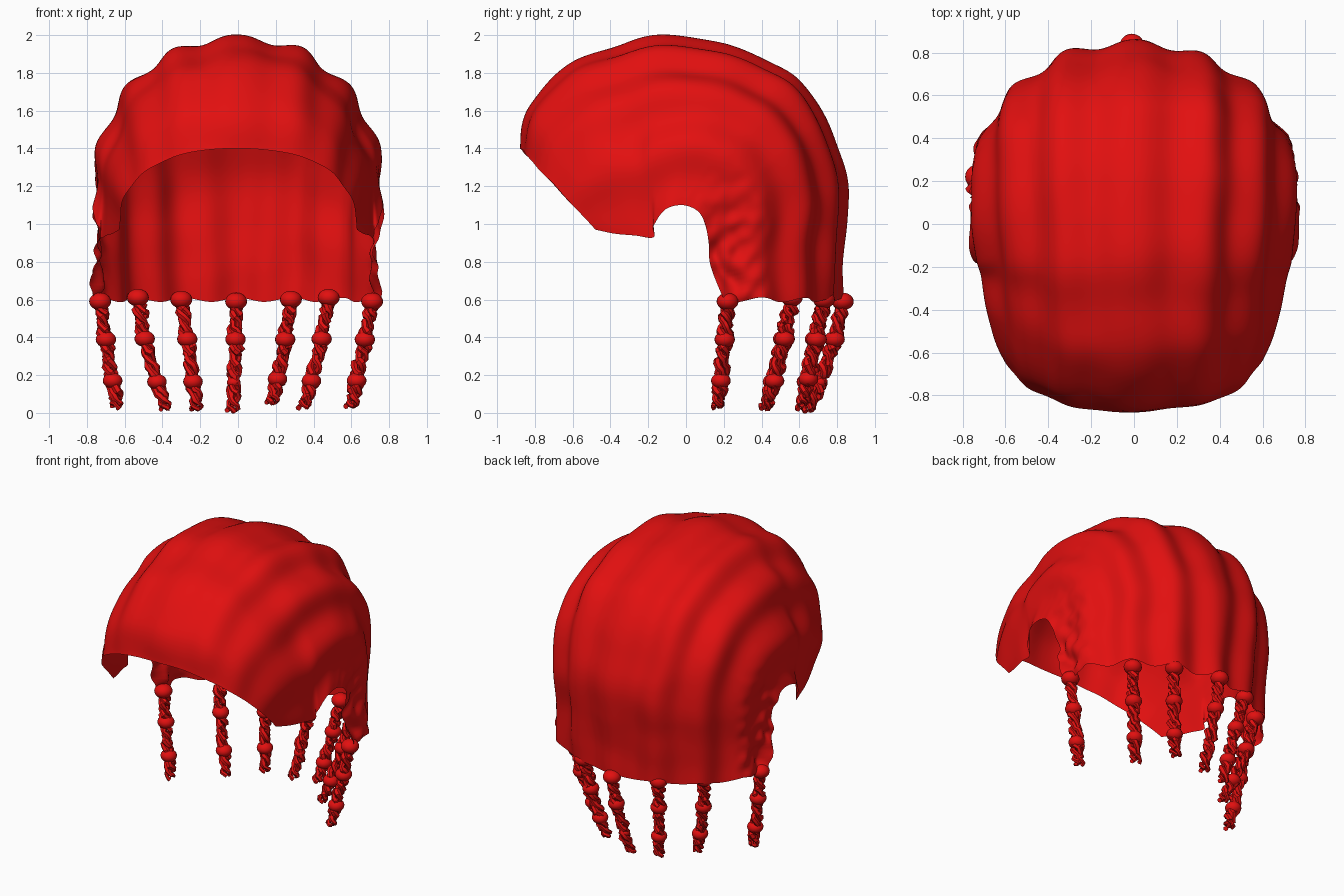
import bpy, bmesh, math, random
from mathutils import Vector, noise

random.seed(4)
cube = bpy.data.objects.get("Cube")
if cube:
    bpy.data.objects.remove(cube, do_unlink=True)

RED = (0.76, 0.005, 0.005, 1)
red = bpy.data.materials.new("hair_red")
red.use_nodes = True
red.diffuse_color = RED
red.node_tree.nodes["Principled BSDF"].inputs["Base Color"].default_value = RED


def add_object(name, mesh, angle=60):
    obj = bpy.data.objects.new(name, mesh)
    bpy.context.collection.objects.link(obj)
    mesh.materials.clear()
    mesh.materials.append(red)
    bpy.ops.object.select_all(action='DESELECT')
    obj.select_set(True)
    bpy.context.view_layer.objects.active = obj
    bpy.ops.object.shade_smooth_by_angle(angle=math.radians(angle))
    return obj


def spline(points, t):
    """Smooth curve through a list of tuples, t from 0 to 1."""
    f = t * (len(points) - 1)
    i = min(int(f), len(points) - 2)
    u = f - i
    a, b, c, d = (points[min(max(i + k, 0), len(points) - 1)] for k in (-1, 0, 1, 2))
    return [0.5 * (2 * q + (r - p) * u + (2 * p - 5 * q + 4 * r - s) * u * u
                   + (3 * q - p - 3 * r + s) * u ** 3) for p, q, r, s in zip(a, b, c, d)]


# Cap: arcs from ear to ear, swept from the forehead rim to the nape.
# Each station: crown y, z, then ear-side edge y, z and half width.
STATIONS = [
    (-.88, 1.40, -.48, .97, .63), (-.83, 1.62, -.38, .95, .66),
    (-.62, 1.85, -.27, .94, .69), (-.38, 1.94, -.17, .93, .71),
    (-.15, 2.00, -.16, 1.0, .73), (.20, 1.96, -.10, 1.08, .75),
    (.45, 1.86, -.02, 1.10, .75), (.62, 1.74, .06, 1.07, .75),
    (.78, 1.48, .10, 1.0, .74), (.86, 1.20, .12, .90, .73),
    (.84, .90, .13, .78, .73), (.83, .61, .20, .61, .73)]
ROWS, COLS, RIDGES = 110, 180, 15


def build_cap():
    bm = bmesh.new()
    grid, info = [], {}
    for r in range(ROWS + 1):
        t = r / ROWS
        oy, oz, iy, iz, half = spline(STATIONS, t)
        power = 0.84 + 0.18 * max(0, (t - 0.7) / 0.3)
        row = []
        for c in range(COLS + 1):
            a = (c / COLS - 0.5) * math.pi
            fall = max(math.cos(a), 0) ** power
            side = math.copysign(abs(math.sin(a)) ** power, a)
            v = bm.verts.new((half * side, iy + (oy - iy) * fall, iz + (oz - iz) * fall))
            info[v] = (t, a)
            row.append(v)
        grid.append(row)
    for r in range(ROWS):
        for c in range(COLS):
            bm.faces.new((grid[r][c], grid[r][c + 1], grid[r + 1][c + 1], grid[r + 1][c]))
    bm.normal_update()
    if grid[ROWS // 2][COLS // 2].normal.z < 0:
        bmesh.ops.reverse_faces(bm, faces=bm.faces[:])
        bm.normal_update()
    # Braided rows, soft lumps and a crumpled edge behind each ear
    for v, (t, a) in info.items():
        amp = 0.004 + 0.016 * min(1, t / 0.35)
        push = amp * (math.cos(RIDGES * a) - 1 + 1.8 * math.sin(a) ** 2)
        push += 0.012 * noise.noise(v.co * 4)
        ear = max(0, abs(a) - 1.15) / 0.42 * max(0, t - 0.55) / 0.45
        push += 0.07 * ear * noise.noise(v.co * 13)
        v.co += v.normal * push
        v.co.z -= 0.012 * (1 - math.cos(RIDGES * a)) * max(0, (t - 0.9) / 0.1)
    mesh = bpy.data.meshes.new("hair_cap")
    bm.to_mesh(mesh)
    bm.free()
    add_object("hair_cap", mesh)


# Hanging braids: top, middle and tip of each
BRAIDS = [
    ((-.73, .22, .59), (-.69, .20, .33), (-.64, .17, .03)),
    ((-.53, .56, .61), (-.48, .50, .33), (-.38, .42, .02)),
    ((-.30, .73, .60), (-.26, .67, .33), (-.22, .61, .02)),
    ((-.01, .83, .59), (-.015, .77, .33), (-.03, .65, .01)),
    ((.28, .73, .60), (.24, .68, .33), (.18, .62, .05)),
    ((.48, .56, .61), (.43, .51, .33), (.35, .43, .03)),
    ((.71, .22, .59), (.66, .20, .33), (.60, .17, .03))]


def strands(name, path):
    """Three plaited strands with loose ends, made as round curves."""
    curve = bpy.data.curves.new(name, 'CURVE')
    curve.dimensions = '3D'
    curve.bevel_depth = 0.02
    curve.bevel_resolution = 1
    steps = 44
    for k in range(3):
        line = curve.splines.new('POLY')
        line.points.add(steps)
        for i, p in enumerate(line.points):
            t = i / steps
            ang = t * 22 + k * math.tau / 3
            rad = 0.021 + 0.007 * math.sin(t * 40 + k)
            x, y, z = spline(path, t)
            jit = [random.uniform(-.005, .005) for _ in range(3)]
            p.co = (x + rad * math.cos(ang) + jit[0], y + rad * math.sin(ang) + jit[1],
                    z + jit[2], 1)
            p.radius = random.uniform(0.75, 1.15) * (1 if t < 0.9 else 0.7)
    curve.use_fill_caps = True
    temp = bpy.data.objects.new(name, curve)
    bpy.context.collection.objects.link(temp)
    bpy.context.view_layer.update()
    mesh = bpy.data.meshes.new_from_object(
        temp.evaluated_get(bpy.context.evaluated_depsgraph_get()))
    bpy.data.objects.remove(temp, do_unlink=True)
    add_object(name, mesh, 40)


def bead(name, centre, radius):
    bm = bmesh.new()
    bmesh.ops.create_uvsphere(bm, u_segments=20, v_segments=12, radius=radius)
    bmesh.ops.scale(bm, vec=(1, 1, 0.8), verts=bm.verts)
    bmesh.ops.translate(bm, vec=Vector(centre), verts=bm.verts)
    mesh = bpy.data.meshes.new(name)
    bm.to_mesh(mesh)
    bm.free()
    add_object(name, mesh)


build_cap()
for n, path in enumerate(BRAIDS, 1):
    strands(f"braid_{n}", path)
    for label, t, radius in (("top", 0, .058), ("middle", .4, .054), ("lower", .74, .052)):
        if n == 4 and label == "lower":
            radius = 0.036
        bead(f"bead_{label}_{n}", spline(path, t), radius)
